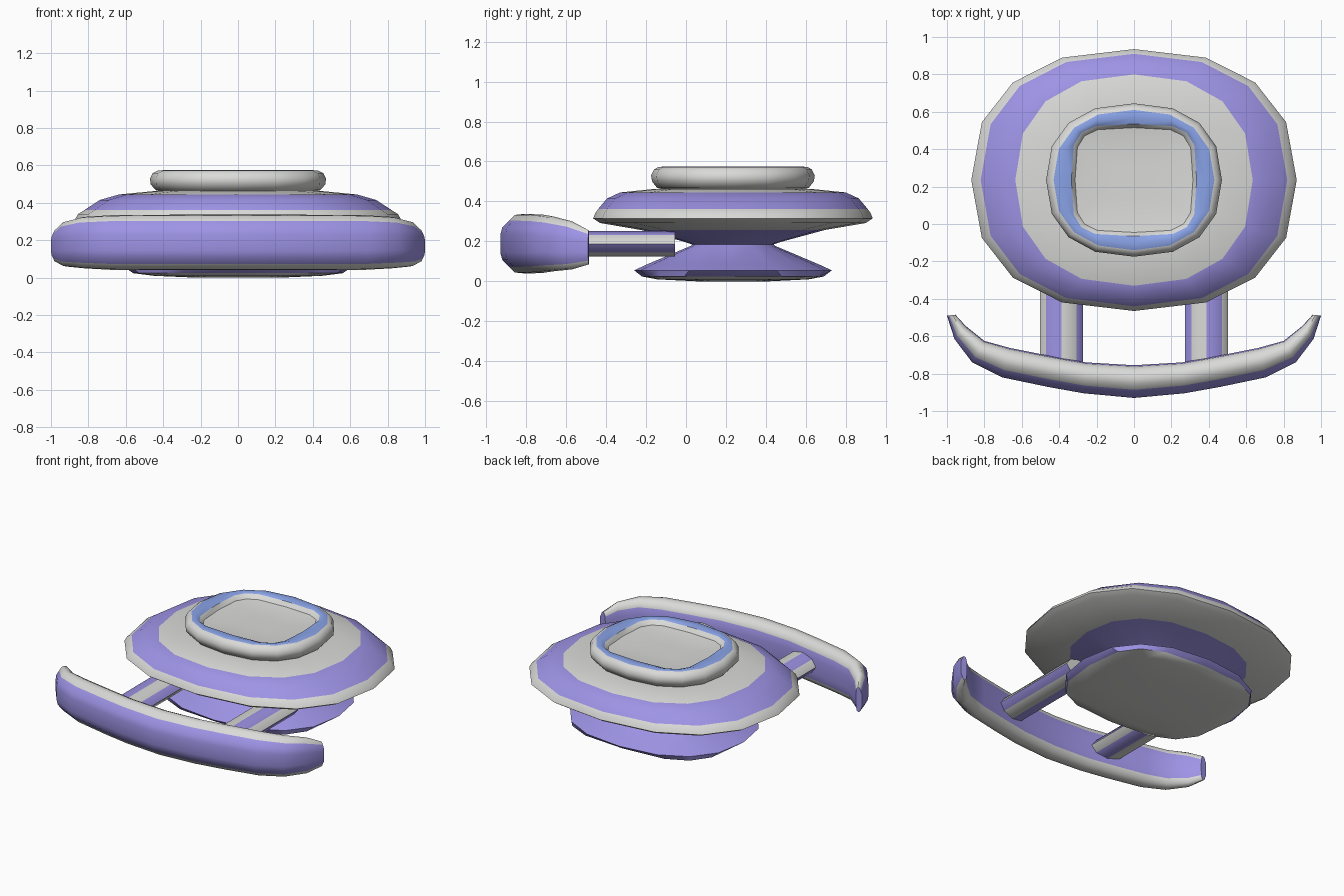
import bpy, bmesh, math

if "Cube" in bpy.data.objects:
    bpy.data.objects.remove(bpy.data.objects["Cube"])


def material(name, rgb):
    m = bpy.data.materials.new(name)
    m.diffuse_color = (*rgb, 1)
    m.use_nodes = True
    m.node_tree.nodes["Principled BSDF"].inputs["Base Color"].default_value = m.diffuse_color
    return m


MATS = [material("light_grey", (0.70, 0.70, 0.69)),
        material("soft_purple", (0.34, 0.295, 0.79)),
        material("sky_blue", (0.26, 0.38, 0.83))]
GREY, PURPLE, BLUE = 0, 1, 2


def loft(name, rings, color, angle=40):
    """Skin closed rings in order, cap both ends; color(band, side) picks the material."""
    bm = bmesh.new()
    loops = [[bm.verts.new(p) for p in ring] for ring in rings]
    n = len(loops[0])
    for b in range(len(loops) - 1):
        for i in range(n):
            j = (i + 1) % n
            f = bm.faces.new((loops[b][i], loops[b][j], loops[b + 1][j], loops[b + 1][i]))
            f.material_index = color(b, i)
    for b, loop in ((0, loops[0]), (len(loops) - 2, loops[-1])):
        bm.faces.new(loop).material_index = color(b, 0)
    bmesh.ops.recalc_face_normals(bm, faces=bm.faces)
    me = bpy.data.meshes.new(name)
    bm.to_mesh(me)
    bm.free()
    for m in MATS:
        me.materials.append(m)
    me.shade_smooth()
    me.set_sharp_from_angle(angle=math.radians(angle))
    ob = bpy.data.objects.new(name, me)
    bpy.context.collection.objects.link(ob)
    return ob


def rounded_ring(rx, ry, z, e=0.85, cy=0.235, n=16):
    """Sixteen-sided rounded outline; smaller e is squarer."""
    pts = []
    for i in range(n):
        a = 2 * math.pi * i / n
        c, s = math.cos(a), math.sin(a)
        pts.append((math.copysign(abs(c) ** e, c) * rx,
                    cy + math.copysign(abs(s) ** e, s) * ry, z))
    return pts


def turned(name, profile, colors):
    return loft(name, [rounded_ring(*p) for p in profile], lambda b, i: colors[b])


# Flared foot with a flat grey underside
turned("base", [(0.22, 0.18, 0.0, 0.6), (0.45, 0.38, 0.01, 0.6), (0.56, 0.455, 0.024, 0.65),
                (0.605, 0.495, 0.055), (0.53, 0.43, 0.085), (0.25, 0.21, 0.178),
                (0.23, 0.19, 0.20)],
       [GREY, GREY, PURPLE, PURPLE, PURPLE, PURPLE])

# Wide saucer body
turned("saucer", [(0.23, 0.19, 0.18), (0.30, 0.25, 0.20), (0.58, 0.46, 0.257),
                  (0.83, 0.665, 0.292), (0.87, 0.70, 0.315), (0.855, 0.69, 0.34),
                  (0.82, 0.675, 0.362), (0.74, 0.63, 0.415), (0.635, 0.565, 0.445),
                  (0.45, 0.39, 0.463), (0.30, 0.26, 0.465)],
       [PURPLE, PURPLE, GREY, GREY, GREY, GREY, PURPLE, PURPLE, GREY, GREY])

# Cap with a blue rim and a shallow recessed dish
turned("cap", [(0.39, 0.33, 0.455), (0.44, 0.38, 0.468), (0.468, 0.405, 0.50),
               (0.47, 0.41, 0.53), (0.455, 0.395, 0.56), (0.43, 0.375, 0.572),
               (0.385, 0.335, 0.576, 0.7), (0.335, 0.30, 0.568, 0.5),
               (0.315, 0.28, 0.54, 0.5), (0.24, 0.21, 0.53, 0.5), (0.10, 0.09, 0.528, 0.5)],
       [GREY] * 5 + [BLUE] * 2 + [GREY] * 3)

# Curved bumper: front x, front y, back x, back y, bottom z, top z
half = [(0.0, -0.93, 0.0, -0.755, 0.04, 0.337), (0.27, -0.905, 0.257, -0.74, 0.04, 0.337),
        (0.455, -0.872, 0.45, -0.705, 0.04, 0.336), (0.705, -0.82, 0.663, -0.663, 0.042, 0.334),
        (0.865, -0.74, 0.80, -0.625, 0.05, 0.325), (0.96, -0.615, 0.90, -0.545, 0.06, 0.30),
        (1.0, -0.49, 0.955, -0.485, 0.085, 0.255)]
stations = [(-a, b, -c, d, e, f) for a, b, c, d, e, f in half[:0:-1]] + half
# Section: fraction from front to back, height from -1 to 1
upper = [(0.0, 0.3), (0.06, 0.55), (0.25, 0.78), (0.42, 0.97), (0.65, 1.0),
         (0.86, 0.88), (0.96, 0.66), (1.0, 0.3)]
section = upper + [(u, -v) for u, v in reversed(upper)]


def bumper_ring(fx, fy, bx, by, lo, hi):
    return [(fx + (bx - fx) * u, fy + (by - fy) * u, (lo + hi) / 2 + (hi - lo) / 2 * v)
            for u, v in section]


def bumper_color(band, i):
    v = (section[i][1] + section[(i + 1) % len(section)][1]) / 2
    return PURPLE if abs(v) < 0.7 else GREY


loft("bumper", [bumper_ring(*s) for s in stations], bumper_color, 50)

# Striped eight-sided struts joining bumper and body
for side, label in ((1, "right"), (-1, "left")):
    rings = []
    for y in (-0.80, -0.055):
        rings.append([(side * (0.388 + 0.115 * math.cos(k * math.pi / 4)), y,
                       0.188 + 0.063 * math.sin(k * math.pi / 4)) for k in range(8)])
    loft(label + "_strut", rings, lambda b, i: PURPLE if i % 2 else GREY, 50)
